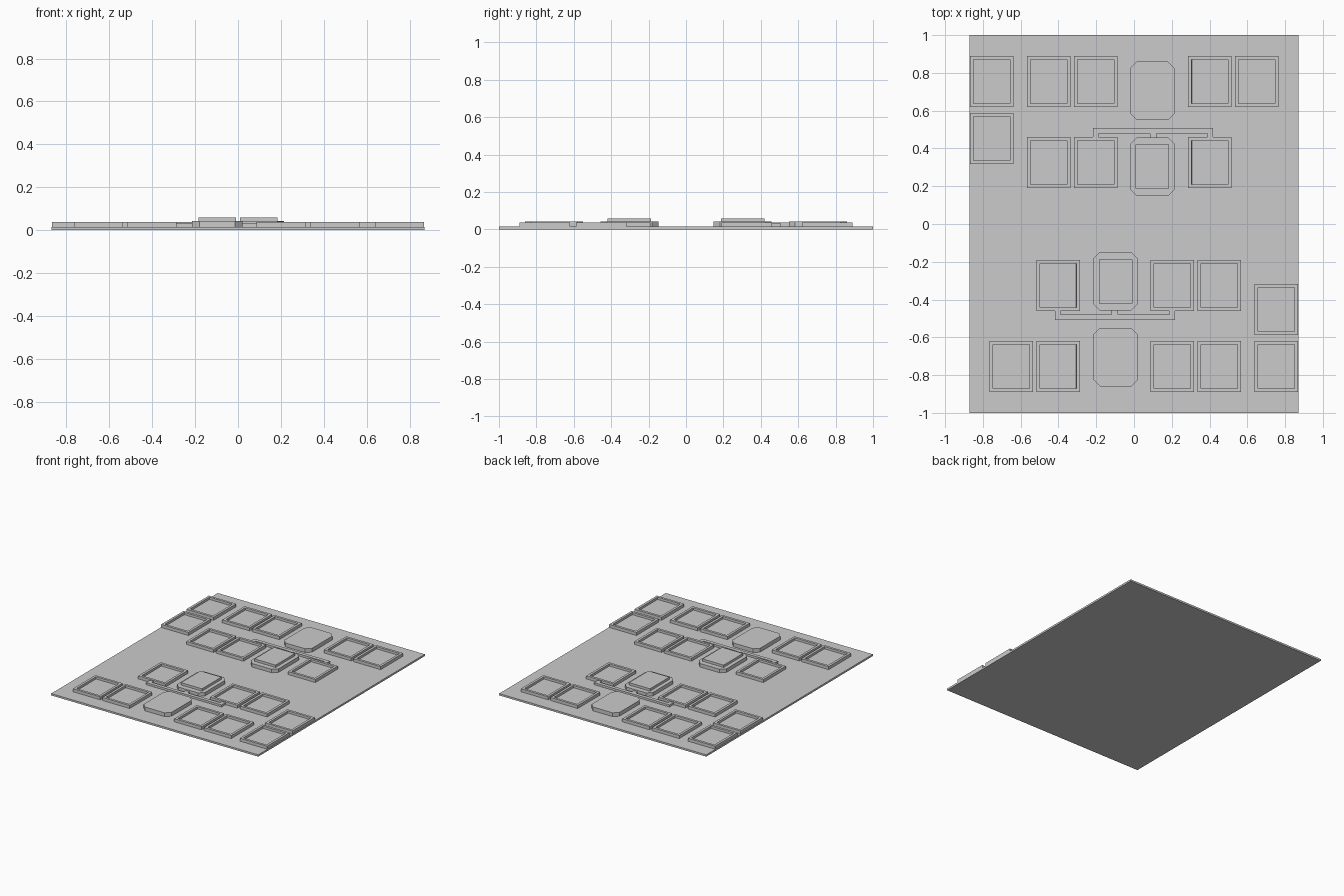
import bpy, bmesh
from math import pi
from mathutils import Matrix

if "Cube" in bpy.data.objects:
    bpy.data.objects.remove(bpy.data.objects["Cube"])

BASE = 0.014          # top of the board
SPIN = Matrix.Rotation(pi, 4, 'Z')


def prism(name, pts, z0, z1, spin=False, rim=0, depth=0):
    """Extrude an outline; optionally sink a recess into its top."""
    bm = bmesh.new()
    face = bm.faces.new([bm.verts.new((x, y, z0)) for x, y in pts])
    out = bmesh.ops.extrude_face_region(bm, geom=[face])['geom']
    for v in out:
        if isinstance(v, bmesh.types.BMVert):
            v.co.z = z1
    top = [f for f in out if isinstance(f, bmesh.types.BMFace)][0]
    if rim:
        bmesh.ops.inset_region(bm, faces=[top], thickness=rim)
        bmesh.ops.inset_region(bm, faces=[top], thickness=0.0005, depth=-depth)
    if spin:
        bm.transform(SPIN)
    bmesh.ops.recalc_face_normals(bm, faces=bm.faces)
    me = bpy.data.meshes.new(name)
    bm.to_mesh(me)
    bm.free()
    ob = bpy.data.objects.new(name, me)
    bpy.context.collection.objects.link(ob)
    return ob


def rect(x0, x1, y0, y1):
    return [(x0, y0), (x1, y0), (x1, y1), (x0, y1)]


def octagon(x0, x1, y0, y1, c):
    return [(x0 + c, y0), (x1 - c, y0), (x1, y0 + c), (x1, y1 - c),
            (x1 - c, y1), (x0 + c, y1), (x0, y1 - c), (x0, y0 + c)]


# Flat playing board
prism("board", rect(-0.87, 0.87, -1, 1), 0, BASE)

# Lower-left corners of the card trays on the far half
TRAYS = [(-0.868, 0.62), (-0.868, 0.317),
         (-0.567, 0.62), (-0.317, 0.62), (0.287, 0.62), (0.535, 0.62),
         (-0.567, 0.19), (-0.317, 0.19), (0.287, 0.19)]

# Linking bracket outline with three short legs
BRACKET = [(-0.217, 0.46), (-0.187, 0.46), (-0.187, 0.48), (0.085, 0.48),
           (0.085, 0.455), (0.12, 0.455), (0.12, 0.48), (0.39, 0.48),
           (0.39, 0.46), (0.418, 0.46), (0.418, 0.507), (-0.217, 0.507)]

# Both halves are the same, turned half a revolution
for side, spin in (("far", False), ("near", True)):
    for i, (x, y) in enumerate(TRAYS):
        prism(f"card_tray_{side}_{i + 1}", rect(x, x + 0.23, y, y + 0.27),
              BASE, 0.037, spin, rim=0.026, depth=0.017)
    prism(f"main_pad_{side}", octagon(-0.02, 0.214, 0.55, 0.86, 0.034),
          BASE, 0.043, spin)
    prism(f"active_pad_{side}", octagon(-0.02, 0.214, 0.148, 0.458, 0.034),
          BASE, 0.041, spin)
    prism(f"raised_block_{side}", rect(0.009, 0.185, 0.187, 0.42),
          0.041, 0.059, spin)
    prism(f"link_bracket_{side}", BRACKET, BASE, 0.03, spin)
